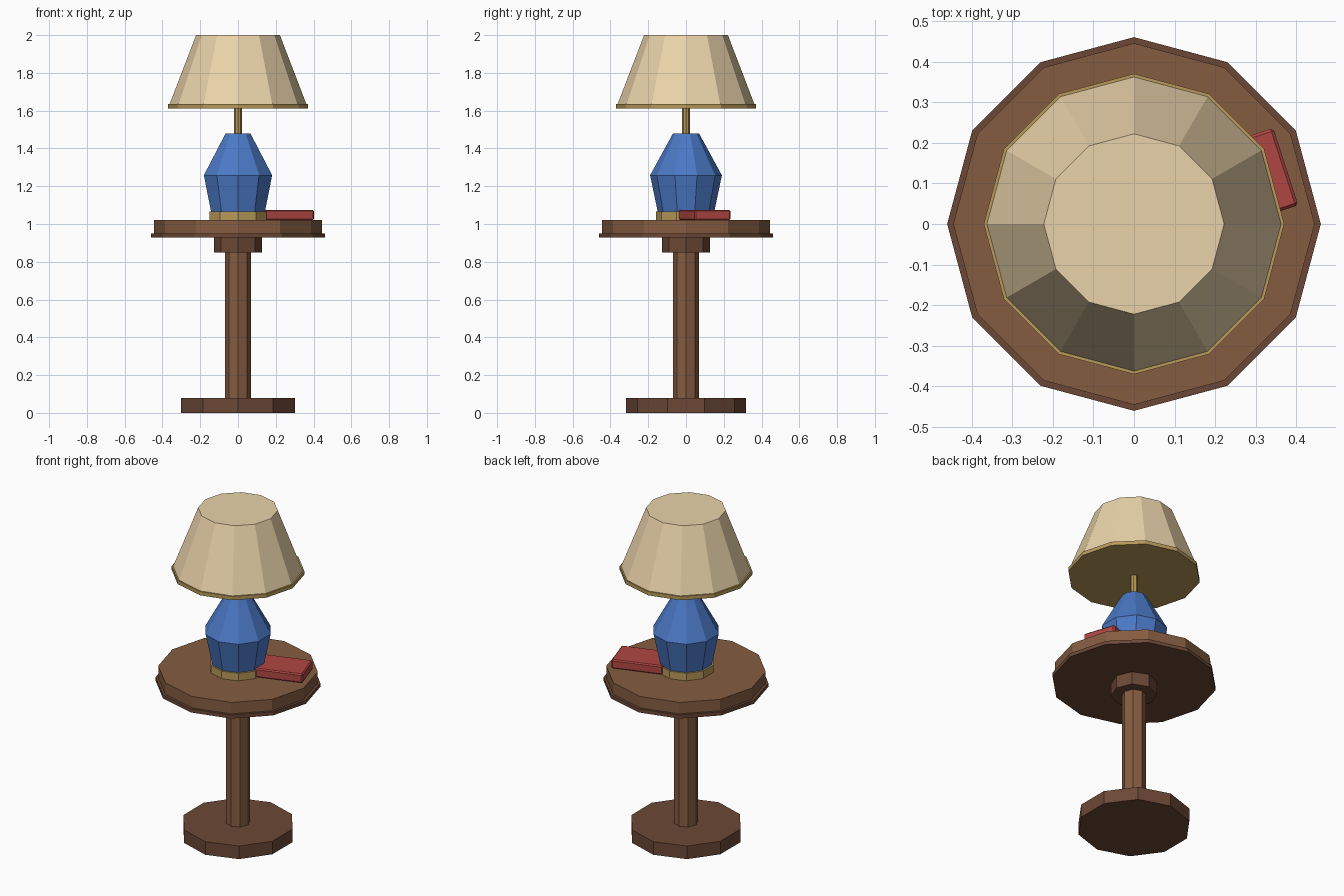
import bpy, bmesh
from math import sin, cos, tau, radians

if "Cube" in bpy.data.objects:
    bpy.data.objects.remove(bpy.data.objects["Cube"])


def material(name, rgb):
    m = bpy.data.materials.new(name)
    m.diffuse_color = (*rgb, 1)
    m.use_nodes = True
    m.node_tree.nodes["Principled BSDF"].inputs["Base Color"].default_value = m.diffuse_color
    return m


WOOD = material("wood", (0.235, 0.107, 0.052))
DARK = material("dark_wood", (0.148, 0.064, 0.037))
BRASS = material("brass", (0.48, 0.32, 0.10))
BLUE = material("blue_glaze", (0.07, 0.19, 0.56))
CREAM = material("cream_fabric", (0.82, 0.65, 0.40))
RED = material("red_cover", (0.43, 0.062, 0.055))


def add_object(name, bm, mat):
    bmesh.ops.recalc_face_normals(bm, faces=bm.faces)
    mesh = bpy.data.meshes.new(name)
    bm.to_mesh(mesh)
    bm.free()
    mesh.materials.append(mat)
    obj = bpy.data.objects.new(name, mesh)
    bpy.context.collection.objects.link(obj)
    return obj


def turned(name, sides, profile, mat):
    """Closed, flat-faced turned solid from (radius, z) pairs, one vertex on +y."""
    bm = bmesh.new()
    rings = [[bm.verts.new((r * sin(tau * i / sides), r * cos(tau * i / sides), z))
              for i in range(sides)] for r, z in profile]
    for low, high in zip(rings, rings[1:]):
        for i in range(sides):
            j = (i + 1) % sides
            bm.faces.new((low[i], low[j], high[j], high[i]))
    bm.faces.new(rings[0])
    bm.faces.new(rings[-1])
    return add_object(name, bm, mat)


# Pedestal table
turned("table_foot", 10, [(0.317, 0), (0.317, 0.08)], DARK)
turned("table_column", 8, [(0.068, 0.08), (0.068, 0.85)], WOOD)
turned("table_collar", 8, [(0.128, 0.85), (0.128, 0.93)], DARK)
turned("tabletop_rim", 12, [(0.46, 0.928), (0.46, 0.95)], DARK)
turned("tabletop", 12, [(0.445, 0.95), (0.445, 1.02)], WOOD)

# Lamp
turned("lamp_foot", 10, [(0.16, 1.02), (0.16, 1.066)], BRASS)
turned("lamp_body", 10, [(0.15, 1.066), (0.19, 1.258), (0.07, 1.478)], BLUE)
turned("lamp_stem", 8, [(0.02, 1.478), (0.02, 1.62)], BRASS)
turned("shade_trim", 12, [(0.37, 1.612), (0.37, 1.635)], BRASS)
turned("lamp_shade", 12, [(0.362, 1.635), (0.222, 2.0)], CREAM)

# Book lying on the table, with softened edges
bm = bmesh.new()
bmesh.ops.create_cube(bm, size=1)
bmesh.ops.scale(bm, vec=(0.30, 0.20, 0.055), verts=bm.verts)
bmesh.ops.bevel(bm, geom=bm.edges[:], offset=0.007, segments=1, affect='EDGES')
book = add_object("book", bm, RED)
book.location = (0.231, 0.095, 1.0475)
book.rotation_euler.z = radians(18)
